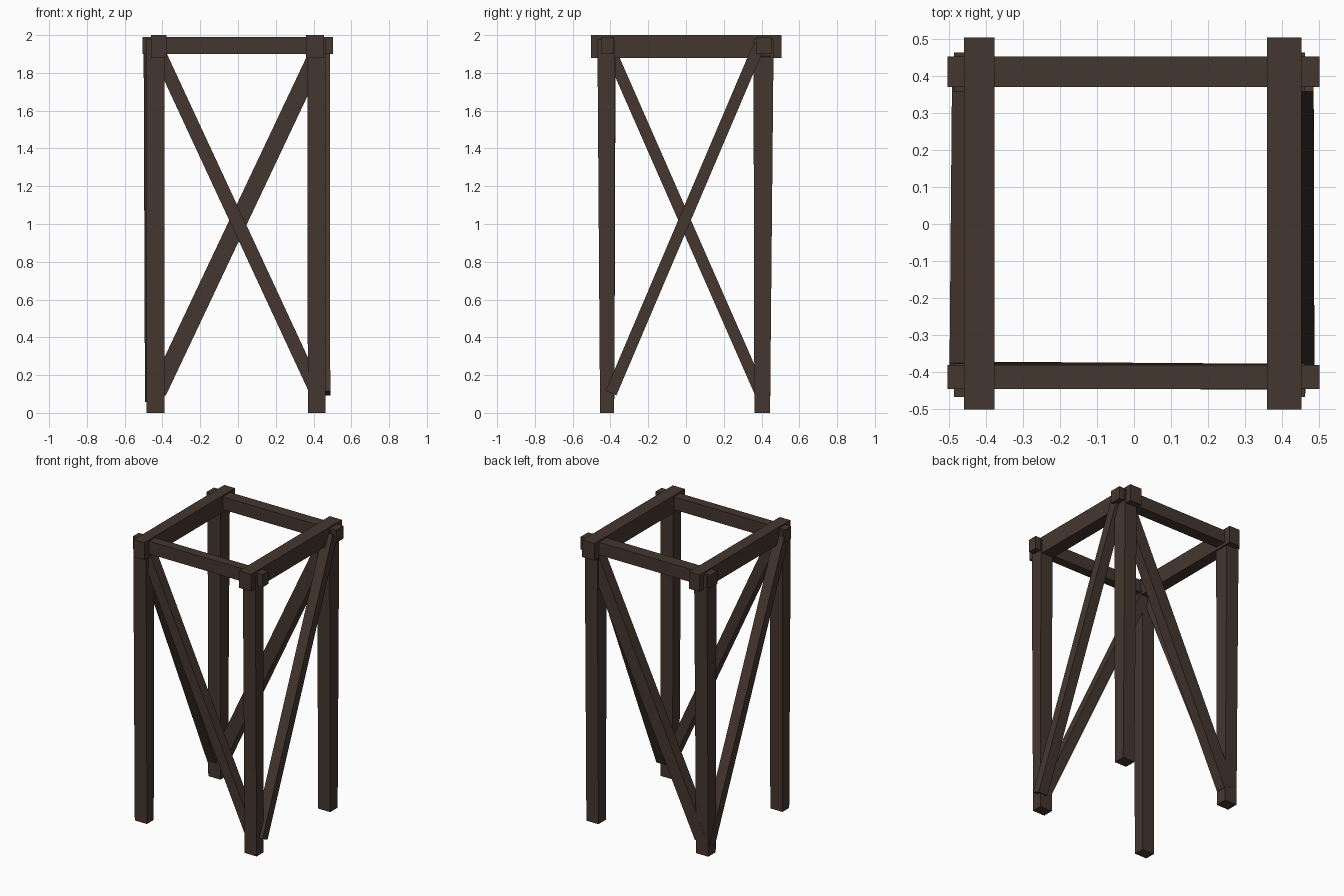
import bpy
from mathutils import Vector

if "Cube" in bpy.data.objects:
    bpy.data.objects.remove(bpy.data.objects["Cube"])

wood = bpy.data.materials.new("dark_brown_wood")
wood.diffuse_color = (0.06, 0.037, 0.028, 1)
wood.use_nodes = True
wood.node_tree.nodes["Principled BSDF"].inputs["Base Color"].default_value = wood.diffuse_color


def add_mesh(name, verts):
    """Six-sided timber: 4 start corners then 4 end corners, counter-clockwise seen from the end."""
    faces = [(3, 2, 1, 0), (4, 5, 6, 7)]
    faces += [(i, (i + 1) % 4, (i + 1) % 4 + 4, i + 4) for i in range(4)]
    mesh = bpy.data.meshes.new(name)
    mesh.from_pydata(verts, [], faces)
    mesh.materials.append(wood)
    obj = bpy.data.objects.new(name, mesh)
    bpy.context.collection.objects.link(obj)
    return obj


def rect(x0, x1, y0, y1, z):
    return [(x0, y0, z), (x1, y0, z), (x1, y1, z), (x0, y1, z)]


def box(name, x0, x1, y0, y1, z0, z1):
    return add_mesh(name, rect(x0, x1, y0, y1, z0) + rect(x0, x1, y0, y1, z1))


def brace(name, a, b, out, width, depth):
    """Straight timber from a to b; depth is along the outward axis."""
    a, b, n = Vector(a), Vector(b), Vector(out)
    d = (b - a).normalized()
    s = d.cross(n).normalized()
    n = s.cross(d)
    corners = [n * (i * depth / 2) + s * (j * width / 2)
               for i, j in ((-1, -1), (1, -1), (1, 1), (-1, 1))]
    return add_mesh(name, [a + c for c in corners] + [b + c for c in corners])


# Legs, slightly heavier towards the top
for side, bx, tx in (("left", (-0.485, -0.39), (-0.487, -0.388)),
                     ("right", (0.37, 0.464), (0.366, 0.463))):
    for end, by, ty in (("front", (-0.455, -0.38), (-0.469, -0.378)),
                        ("back", (0.362, 0.445), (0.357, 0.464))):
        add_mesh(f"{end}_{side}_leg", rect(*bx, *by, 0) + rect(*tx, *ty, 1.978))

# Top frame beams with overlapping ends
box("left_beam", -0.46, -0.378, -0.502, 0.505, 1.88, 2.0)
box("right_beam", 0.36, 0.454, -0.502, 0.505, 1.88, 2.0)
box("front_beam", -0.505, 0.503, -0.447, -0.382, 1.9, 1.99)
box("back_beam", -0.505, 0.503, 0.371, 0.453, 1.9, 1.99)

# Diagonal braces, one per side
brace("front_brace", (-0.425, -0.408, 1.92), (0.425, -0.414, 0.09), (0, -1, 0), 0.072, 0.07)
brace("back_brace", (-0.425, 0.41, 0.11), (0.425, 0.412, 1.907), (0, 1, 0), 0.093, 0.075)
brace("right_brace", (0.452, -0.397, 0.105), (0.45, 0.388, 1.95), (1, 0, 0), 0.062, 0.073)
brace("left_brace", (-0.463, -0.405, 1.925), (-0.456, 0.41, 0.07), (-1, 0, 0), 0.062, 0.073)
